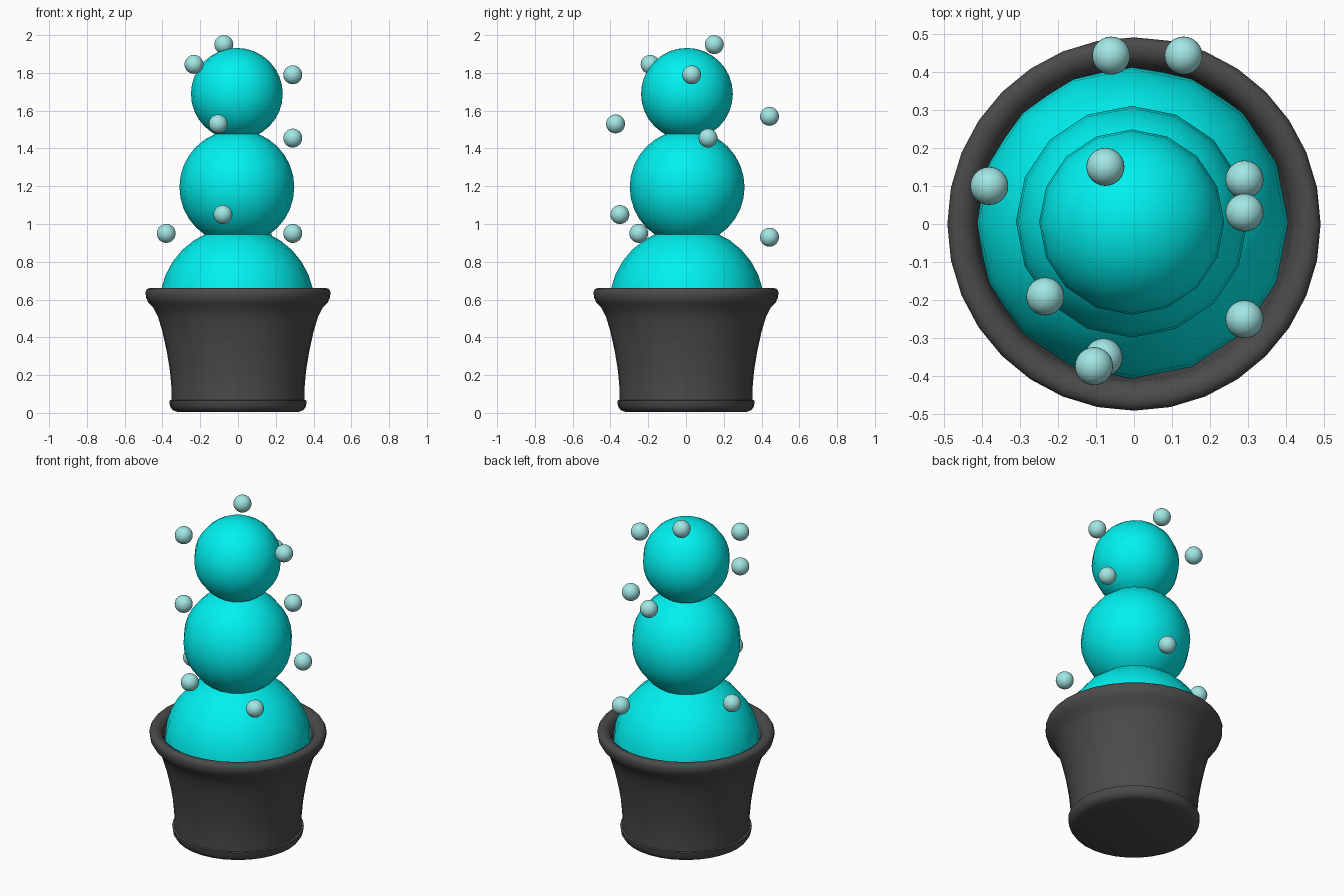
import bpy, bmesh, math

if "Cube" in bpy.data.objects:
    bpy.data.objects.remove(bpy.data.objects["Cube"])


def material(name, rgb):
    m = bpy.data.materials.new(name)
    m.diffuse_color = (*rgb, 1)
    m.use_nodes = True
    m.node_tree.nodes["Principled BSDF"].inputs["Base Color"].default_value = m.diffuse_color
    return m


CYAN = material("cactus_cyan", (0.0, 0.88, 0.87))
PALE = material("pale_cyan", (0.36, 0.80, 0.78))
DARK = material("pot_dark", (0.07, 0.07, 0.07))


def finish(obj, name, mat, angle):
    obj.name = name
    obj.data.materials.append(mat)
    bpy.ops.object.select_all(action='DESELECT')
    obj.select_set(True)
    bpy.context.view_layer.objects.active = obj
    bpy.ops.object.shade_smooth_by_angle(angle=math.radians(angle))


def ball(name, loc, r, mat, segments, rings):
    bpy.ops.mesh.primitive_uv_sphere_add(segments=segments, ring_count=rings,
                                         radius=r, location=loc)
    finish(bpy.context.object, name, mat, 60)


def lathe(name, profile, mat, steps):
    bm = bmesh.new()
    verts = [bm.verts.new((r, 0, z)) for r, z in profile]
    edges = [bm.edges.new(pair) for pair in zip(verts, verts[1:])]
    bmesh.ops.spin(bm, geom=verts + edges, cent=(0, 0, 0), axis=(0, 0, 1),
                   angle=math.tau, steps=steps)
    bmesh.ops.remove_doubles(bm, verts=bm.verts, dist=1e-4)
    bmesh.ops.recalc_face_normals(bm, faces=bm.faces)
    mesh = bpy.data.meshes.new(name)
    bm.to_mesh(mesh)
    bm.free()
    obj = bpy.data.objects.new(name, mesh)
    bpy.context.collection.objects.link(obj)
    finish(obj, name, mat, 50)


# Pot: foot flange, flared wall, rolled rim and inner lip
lathe("pot", [(0, 0.005), (0.32, 0.005), (0.347, 0.015), (0.36, 0.035),
              (0.364, 0.066), (0.352, 0.068), (0.352, 0.13), (0.36, 0.22),
              (0.376, 0.32), (0.40, 0.43), (0.424, 0.51), (0.447, 0.555),
              (0.475, 0.585), (0.487, 0.61), (0.49, 0.64), (0.482, 0.656),
              (0.465, 0.661), (0.445, 0.658), (0.425, 0.645), (0.413, 0.62),
              (0.405, 0.57), (0.385, 0.5)], DARK, 32)

# Stacked plant balls
ball("plant_base", (-0.005, 0.004, 0.573), 0.41, CYAN, 16, 16)
ball("plant_middle", (-0.006, 0.006, 1.195), 0.304, CYAN, 16, 16)
ball("plant_top", (-0.006, 0.005, 1.689), 0.243, CYAN, 16, 16)

# Small floating buds
buds = [(-0.075, 0.15, 1.95), (-0.233, -0.19, 1.845), (0.29, 0.03, 1.79),
        (-0.06, 0.442, 1.57), (-0.105, -0.373, 1.53), (0.29, 0.117, 1.455),
        (-0.08, -0.35, 1.05), (0.29, -0.25, 0.95), (-0.38, 0.10, 0.95),
        (0.13, 0.442, 0.93)]
for i, p in enumerate(buds, 1):
    ball(f"bud_{i}", p, 0.05, PALE, 24, 16)
